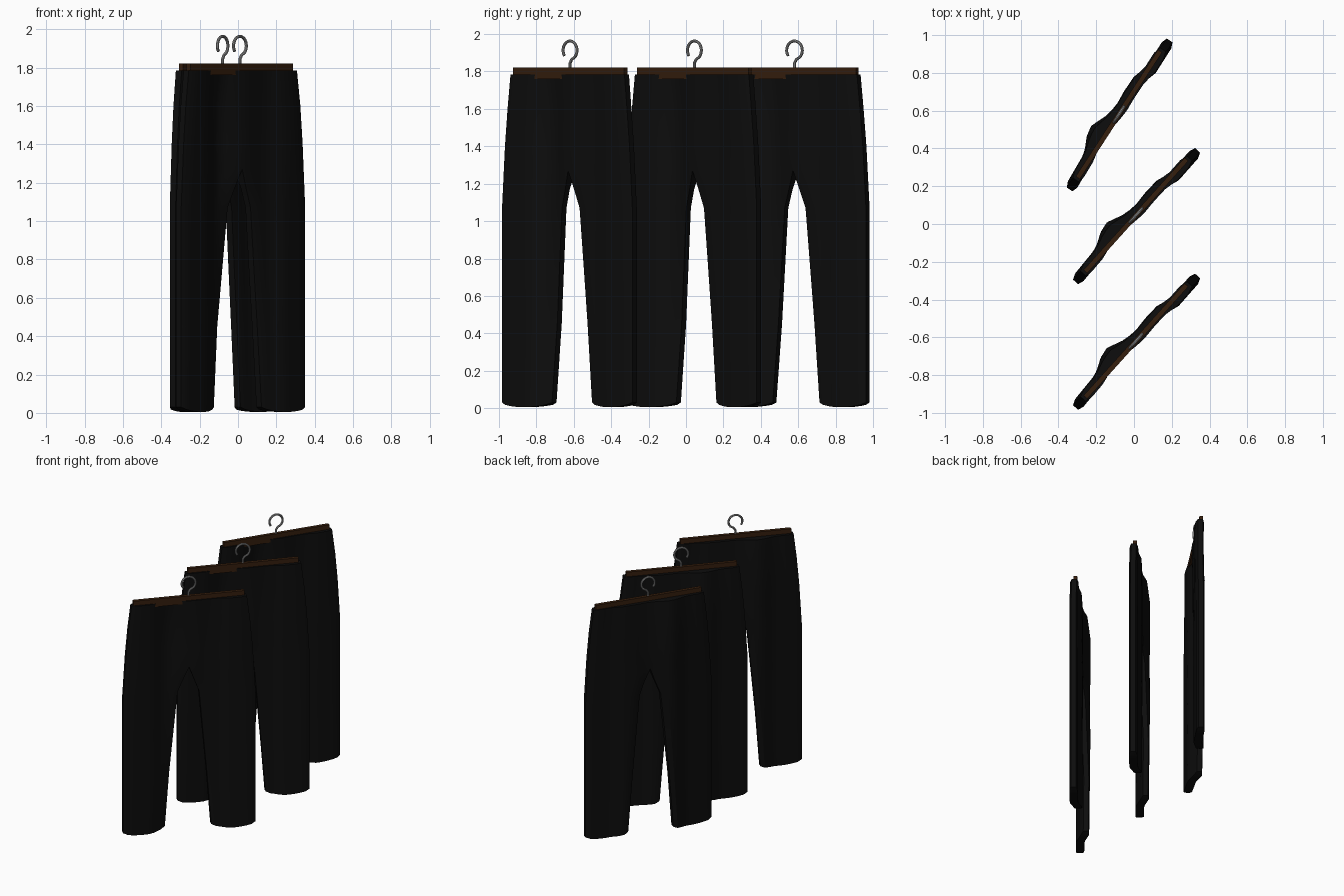
import bpy, bmesh, math

if "Cube" in bpy.data.objects:
    bpy.data.objects.remove(bpy.data.objects["Cube"])

def mat(name, col):
    m = bpy.data.materials.new(name)
    m.diffuse_color = (*col, 1)
    m.use_nodes = True
    m.node_tree.nodes["Principled BSDF"].inputs["Base Color"].default_value = m.diffuse_color
    return m

CLOTH = mat("black cloth", (0.004, 0.004, 0.004))
WOOD = mat("dark brown wood", (0.036, 0.013, 0.004))
METAL = mat("grey metal", (0.32, 0.32, 0.32))

def interp(pts, x):
    for (a, b), (c, d) in zip(pts, pts[1:]):
        if x <= c:
            return b + (d - b) * max(0, (x - a) / (c - a))
    return pts[-1][1]

# height -> half width, height -> inner leg line, and the cloth's drape across its width
OUTER = [(0, .475), (1.07, .475), (1.4, .455), (1.6, .437), (1.785, .415)]
INNER = [(0, .165), (.45, .13), (1.07, .075), (1.27, 0), (2, 0)]
WAVE = [(-.48, .002), (-.27, .012), (-.19, .05), (-.13, .06), (-.04, .022), (.03, .008),
        (.12, .014), (.21, .012), (.29, -.014), (.48, -.012)]
ROWS = [.03, .45, .76, 1.07, 1.17, 1.27, 1.4, 1.6, 1.785]
N = 10
CROTCH = 5

def place(ob, m, loc, ang):
    ob.data.materials.clear()
    ob.data.materials.append(m)
    ob.location = loc
    ob.rotation_euler = (0, 0, ang)

def new_mesh(name, bm):
    me = bpy.data.meshes.new(name)
    bm.to_mesh(me)
    bm.free()
    ob = bpy.data.objects.new(name, me)
    bpy.context.collection.objects.link(ob)
    return ob

def smooth(ob):
    bpy.ops.object.select_all(action='DESELECT')
    ob.select_set(True)
    bpy.context.view_layer.objects.active = ob
    bpy.ops.object.shade_smooth_by_angle(angle=math.radians(30))

def trousers(loc, ang):
    bm = bmesh.new()
    for side in (-1, 1):
        grid = []
        for k, z in enumerate(ROWS):
            a, b = interp(INNER, z), interp(OUTER, z)
            front, back = [], []
            for i in range(N + 1):
                t = i / N
                u = side * (a + (b - a) * t)
                v = interp(WAVE, u) * (0.65 if z > 1.7 else 1)
                edge = i == N or (i == 0 and k < CROTCH)
                h = .018 if edge else .03
                # hem dips in the middle of each leg
                zz = z - .025 * math.sin(math.pi * t) ** .6 if k == 0 and 0 < i < N else z
                front.append(bm.verts.new((u, v - h, zz)))
                back.append(bm.verts.new((u, v + h, zz)))
            grid.append((front, back))
        for k in range(len(ROWS) - 1):
            (f0, b0), (f1, b1) = grid[k], grid[k + 1]
            for i in range(N):
                bm.faces.new((f0[i], f0[i + 1], f1[i + 1], f1[i]))
                bm.faces.new((b0[i], b1[i], b1[i + 1], b0[i + 1]))
            bm.faces.new((f0[N], b0[N], b1[N], f1[N]))
            if k < CROTCH:
                bm.faces.new((f0[0], f1[0], b1[0], b0[0]))
        # hem and waist caps
        for f, b in (grid[0], grid[-1]):
            for i in range(N):
                bm.faces.new((f[i], b[i], b[i + 1], f[i + 1]))
    bmesh.ops.remove_doubles(bm, verts=bm.verts, dist=1e-4)
    bmesh.ops.recalc_face_normals(bm, faces=bm.faces)
    ob = new_mesh("trousers", bm)
    place(ob, CLOTH, loc, ang)
    smooth(ob)

def hanger(loc, ang):
    # wooden clamp bar
    bm = bmesh.new()
    bmesh.ops.create_cube(bm, size=1)
    for v in bm.verts:
        v.co = (v.co.x * .80, v.co.y * .026, 1.79 + v.co.z * .06)
    place(new_mesh("hanger_bar", bm), WOOD, loc, ang)
    # bent wire hook
    path = [(0, 1.80), (0, 1.845), (.012, 1.864)]
    for i in range(19):
        t = math.radians(-45 + 260 * i / 18)
        path.append((.05 * math.cos(t), 1.913 + .05 * math.sin(t)))
    cu = bpy.data.curves.new("hanger_hook", 'CURVE')
    cu.dimensions = '3D'
    cu.bevel_depth = .008
    cu.bevel_resolution = 2
    cu.use_fill_caps = True
    sp = cu.splines.new('POLY')
    sp.points.add(len(path) - 1)
    for p, (u, z) in zip(sp.points, path):
        p.co = (u, 0, z, 1)
    ob = bpy.data.objects.new("hanger_hook", cu)
    bpy.context.collection.objects.link(ob)
    bpy.ops.object.select_all(action='DESELECT')
    ob.select_set(True)
    bpy.context.view_layer.objects.active = ob
    bpy.ops.object.convert(target='MESH')
    ob = bpy.context.view_layer.objects.active
    place(ob, METAL, loc, ang)
    smooth(ob)

# three hanging pairs
for x, y, deg in ((.01, -.62, 48), (.01, .045, 48), (-.08, .58, 57)):
    trousers((x, y, 0), math.radians(deg))
    hanger((x, y, 0), math.radians(deg))
